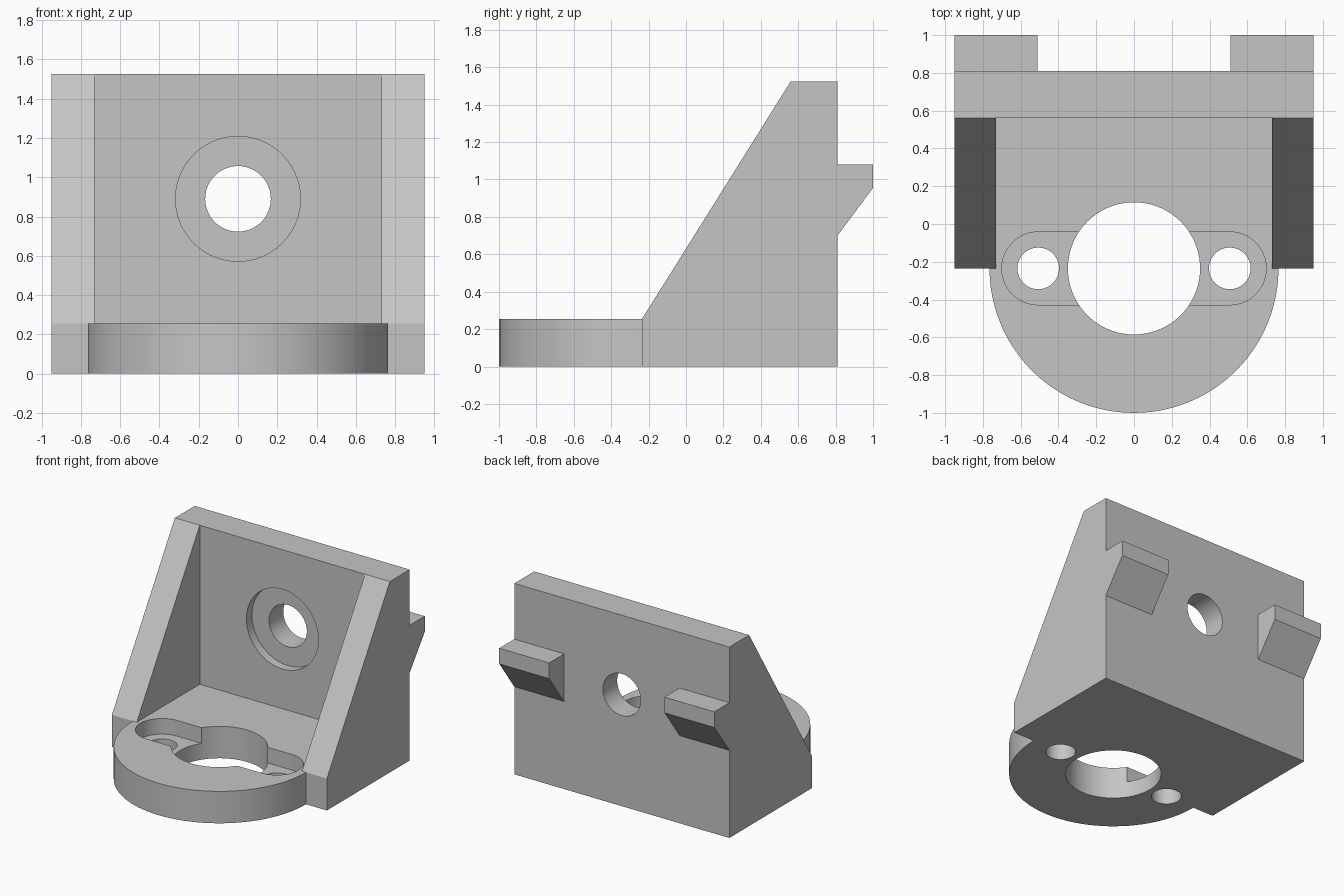
import bpy, bmesh
from math import sin, cos, pi, radians

default = bpy.data.objects.get("Cube")
if default:
    bpy.data.objects.remove(default, do_unlink=True)

# Single matte grey
grey = bpy.data.materials.new("light_grey")
grey.use_nodes = True
colour = (0.56, 0.56, 0.56, 1)
grey.diffuse_color = colour
grey.node_tree.nodes["Principled BSDF"].inputs["Base Color"].default_value = colour

BORE_Y = -0.235   # centre line of the round foot
PLATE = 0.255     # base plate thickness
WIDE = 0.95       # half width
WALL_Y = 0.56     # front of the upright wall
BACK_Y = 0.81     # back of the upright wall


def prism(name, points, axis, lo, hi):
    """Extrude a 2D outline along an axis; outlines are (y,z), (x,z) or (x,y)."""
    place = {"x": lambda a, b, t: (t, a, b),
             "y": lambda a, b, t: (a, t, b),
             "z": lambda a, b, t: (a, b, t)}[axis]
    bm = bmesh.new()
    low = [bm.verts.new(place(a, b, lo)) for a, b in points]
    high = [bm.verts.new(place(a, b, hi)) for a, b in points]
    bm.faces.new(low)
    bm.faces.new(high)
    for i in range(len(points)):
        j = (i + 1) % len(points)
        bm.faces.new((low[i], low[j], high[j], high[i]))
    bmesh.ops.recalc_face_normals(bm, faces=bm.faces)
    mesh = bpy.data.meshes.new(name)
    bm.to_mesh(mesh)
    bm.free()
    mesh.materials.append(grey)
    obj = bpy.data.objects.new(name, mesh)
    bpy.context.collection.objects.link(obj)
    return obj


def arc(cx, cy, r, start, end, steps):
    angles = [radians(start + (end - start) * i / steps) for i in range(steps + 1)]
    return [(cx + r * cos(a), cy + r * sin(a)) for a in angles]


def circle(cx, cy, r, steps=72):
    return arc(cx, cy, r, 0, 360, steps)[:-1]


def rect(x0, x1, y0, y1):
    return [(x0, y0), (x1, y0), (x1, y1), (x0, y1)]


def combine(target, tool, operation):
    """Apply a boolean and discard the tool."""
    mod = target.modifiers.new("boolean", "BOOLEAN")
    mod.object, mod.operation, mod.solver = tool, operation, "EXACT"
    bpy.context.view_layer.update()
    graph = bpy.context.evaluated_depsgraph_get()
    result = bpy.data.meshes.new_from_object(target.evaluated_get(graph))
    target.modifiers.clear()
    target.data = result
    bpy.data.objects.remove(tool, do_unlink=True)


# Side silhouette: plate, sloping ribs and upright wall
bracket = prism("bracket_body",
                [(BORE_Y, 0), (BORE_Y, PLATE), (WALL_Y, 1.525), (BACK_Y, 1.525), (BACK_Y, 0)],
                "x", -WIDE, WIDE)

# Open the space between the two ribs
combine(bracket, prism("rib_gap", rect(-0.73, 0.73, -0.6, WALL_Y), "z", PLATE, 2), "DIFFERENCE")

# Half-round foot
combine(bracket, prism("round_foot", arc(0, BORE_Y, 0.765, 180, 360, 48), "z", 0, PLATE), "UNION")

# Long pocket with rounded ends, sunk into the plate
slot = arc(0.507, BORE_Y, 0.193, -90, 90, 32) + arc(-0.507, BORE_Y, 0.193, 90, 270, 32)
combine(bracket, prism("pocket", slot, "z", 0.13, 0.5), "DIFFERENCE")

# Large bore and the two screw holes
for x, r in ((0, 0.35), (-0.507, 0.11), (0.507, 0.11)):
    combine(bracket, prism("plate_hole", circle(x, BORE_Y, r), "z", -0.2, 0.5), "DIFFERENCE")

# Wall hole with its wide recess on the front
combine(bracket, prism("wall_recess", circle(0, 0.89, 0.318), "y", 0.4, WALL_Y + 0.07), "DIFFERENCE")
combine(bracket, prism("wall_hole", circle(0, 0.89, 0.167), "y", 0.4, 1.2), "DIFFERENCE")

# Hooks on the back of the wall
hook = [(BACK_Y, 0.70), (1.0, 0.955), (1.0, 1.08), (BACK_Y, 1.08)]
parts = [bracket,
         prism("left_hook", hook, "x", 0.51, WIDE),
         prism("right_hook", hook, "x", -WIDE, -0.51)]

# Smooth the round walls, keep the edges crisp
for obj in parts:
    bpy.ops.object.select_all(action="DESELECT")
    obj.select_set(True)
    bpy.context.view_layer.objects.active = obj
    bpy.ops.object.shade_smooth_by_angle(angle=radians(25))
